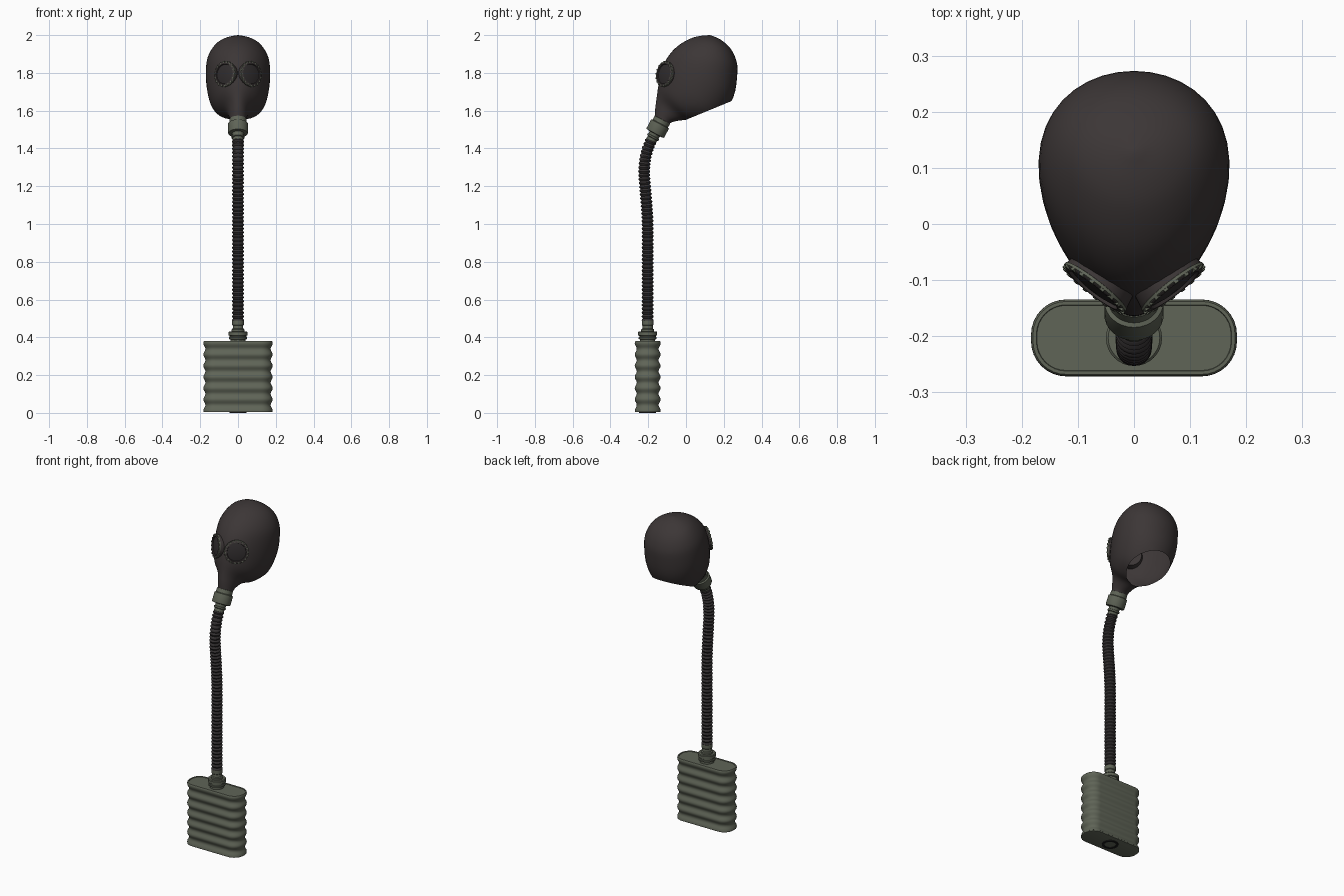
import bpy, bmesh, math
from mathutils import Vector, Matrix

cube = bpy.data.objects.get("Cube")
if cube:
    bpy.data.objects.remove(cube, do_unlink=True)


def material(name, rgb):
    m = bpy.data.materials.new(name)
    m.use_nodes = True
    m.diffuse_color = (*rgb, 1)
    m.node_tree.nodes["Principled BSDF"].inputs["Base Color"].default_value = (*rgb, 1)
    return m


RUBBER = material("mask rubber", (0.045, 0.037, 0.037))
HOSE = material("hose rubber", (0.034, 0.030, 0.031))
LENS = material("dark lens", (0.030, 0.026, 0.027))
OLIVE = material("olive paint", (0.115, 0.128, 0.095))
BLACK = material("black plug", (0.012, 0.012, 0.012))


def finish(name, bm, mat, angle=40):
    bmesh.ops.recalc_face_normals(bm, faces=bm.faces)
    mesh = bpy.data.meshes.new(name)
    bm.to_mesh(mesh)
    bm.free()
    mesh.materials.append(mat)
    ob = bpy.data.objects.new(name, mesh)
    bpy.context.collection.objects.link(ob)
    bpy.ops.object.select_all(action="DESELECT")
    ob.select_set(True)
    bpy.context.view_layer.objects.active = ob
    bpy.ops.object.shade_smooth_by_angle(angle=math.radians(angle))
    return ob


def skin(rings, caps=(True, True)):
    """Join rings of points with quads, optionally closing the ends."""
    bm = bmesh.new()
    loops = [[bm.verts.new(p) for p in ring] for ring in rings]
    n = len(loops[0])
    for a, b in zip(loops, loops[1:]):
        for i in range(n):
            j = (i + 1) % n
            bm.faces.new((a[i], a[j], b[j], b[i]))
    if caps[0]:
        bm.faces.new(loops[0])
    if caps[1]:
        bm.faces.new(loops[-1])
    return bm


def frame(origin, axis):
    """Matrix placing local z along an axis."""
    return Matrix.Translation(origin) @ Vector(axis).to_track_quat("Z", "Y").to_matrix().to_4x4()


def lathe(name, mtx, profile, mat, seg=32, caps=(True, True), angle=40):
    turn = [2 * math.pi * i / seg for i in range(seg)]
    rings = [[mtx @ Vector((r * math.cos(t), r * math.sin(t), h)) for t in turn]
             for r, h in profile]
    return finish(name, skin(rings, caps), mat, angle)


def spline(points, steps):
    """Catmull-Rom interpolation of equal-length tuples."""
    pts = [Vector(p) for p in points]
    pts = [2 * pts[0] - pts[1]] + pts + [2 * pts[-1] - pts[-2]]
    out = []
    for a, b, c, d in zip(pts, pts[1:], pts[2:], pts[3:]):
        for k in range(steps):
            t = k / steps
            out.append(0.5 * (2 * b + (c - a) * t + (2 * a - 5 * b + 4 * c - d) * t * t
                              + (3 * b - a - 3 * c + d) * t ** 3))
    return out + [pts[-2]]


# Hood: front y, front z, back y, back z, half width, from snout to crown
SECTIONS = [
    (-.165, 1.56, -.095, 1.525, .042), (-.163, 1.61, -.07, 1.54, .047),
    (-.155, 1.67, -.01, 1.55, .065), (-.145, 1.74, .06, 1.54, .115),
    (-.13, 1.80, .17, 1.56, .15), (-.115, 1.85, .25, 1.67, .167),
    (-.085, 1.90, .272, 1.80, .167), (-.04, 1.945, .265, 1.87, .15),
    (.02, 1.98, .235, 1.93, .115), (.07, 1.995, .185, 1.975, .065),
    (.125, 2.0, .135, 1.998, .006)]
rings = []
for fy, fz, by, bz, w in (tuple(v) for v in spline(SECTIONS, 4)):
    ring = []
    for i in range(40):
        t = 2 * math.pi * i / 40
        c, s = math.cos(t), math.sin(t)
        ring.append((w * s * (1 - 0.12 * c),
                     (fy + by) / 2 + c * (fy - by) / 2,
                     (fz + bz) / 2 + c * (fz - bz) / 2))
    rings.append(ring)
hood = skin(rings)
# Open the neck with a sloping cut
bmesh.ops.bisect_plane(hood, geom=hood.verts[:] + hood.edges[:] + hood.faces[:],
                       plane_co=(0, .02, 1.56), plane_no=(0, .38, -.925), clear_outer=True)
finish("hood", hood, RUBBER, 60)

# Eyepieces: rubber seat, lens and a toothed metal rim on each side
for side, x in (("left", 1), ("right", -1)):
    m = frame((x * .073, -.118, 1.795), (x * .61, -.78, .14))
    lathe(side + "_eye_seat", m, [(.060, -.05), (.067, -.014), (.066, -.003), (.062, 0),
                                  (.054, 0), (.052, -.006)], RUBBER, 36, (True, False))
    lathe(side + "_lens", m, [(.053, -.006), (.035, -.002), (.012, 0)], LENS, 36, (False, True))
    lathe(side + "_eye_rim", m, [(.066, -.010), (.069, -.009), (.069, -.004), (.066, -.003)],
          OLIVE, 36, (False, False))
    teeth = bmesh.new()
    for i in range(18):
        local = (Matrix.Rotation(2 * math.pi * i / 18, 4, "Z")
                 @ Matrix.Translation((.064, 0, -.002)) @ Matrix.Diagonal((.009, .008, .006, 1)))
        bmesh.ops.create_cube(teeth, size=1, matrix=m @ local)
    finish(side + "_eye_teeth", teeth, OLIVE)

# Snout collar and the short neck under it
DOWN = (0, -.47, -.88)
snout = frame((0, -.13, 1.543), DOWN)
lathe("snout_collar", snout,
      [(.040, -.012), (.046, -.010), (.046, .012), (.053, .016), (.053, .066), (.050, .072),
       (.034, .074)], OLIVE)
lathe("snout_neck", snout,
      [(.034, .070), (.030, .078), (.030, .088), (.034, .090), (.034, .098), (.028, .101),
       (.028, .125)], OLIVE, 24)

# Corrugated hose swept down from the mask
PATH = [(0, -.184, 1.445), (0, -.205, 1.39), (0, -.218, 1.33), (0, -.221, 1.26),
        (0, -.214, 1.17), (0, -.207, 1.08), (0, -.203, .98), (0, -.203, .73), (0, -.203, .48)]
fine = spline(PATH, 24)
lengths = [0]
for a, b in zip(fine, fine[1:]):
    lengths.append(lengths[-1] + (b - a).length)


def along(d):
    for k in range(len(fine) - 1):
        if d <= lengths[k + 1]:
            f = (d - lengths[k]) / (lengths[k + 1] - lengths[k])
            return fine[k].lerp(fine[k + 1], f), (fine[k + 1] - fine[k]).normalized()
    return fine[-1], Vector((0, 0, -1))


RIDGES, rings = 48, []
for i in range(RIDGES * 4 + 1):
    p, d = along(lengths[-1] * i / (RIDGES * 4))
    r = (.025, .0295, .032, .0295)[i % 4]
    across = Vector((1, 0, 0)).cross(d)
    rings.append([p + r * (math.cos(2 * math.pi * j / 20) * Vector((1, 0, 0))
                           + math.sin(2 * math.pi * j / 20) * across) for j in range(20)])
finish("hose", skin(rings), HOSE, 50)

# Fittings on top of the filter can
top = Matrix.Translation((0, -.203, 0))
lathe("hose_clamp", top, [(.024, .42), (.034, .43), (.034, .442), (.028, .446), (.027, .462),
                          (.031, .466), (.031, .492), (.027, .496)], OLIVE, 24)
lathe("can_cap", top, [(.040, .37), (.040, .388), (.048, .392), (.048, .400), (.044, .402),
                       (.044, .408), (.050, .411), (.050, .428), (.046, .432)], OLIVE)


# Ribbed filter can with rounded ends
def outline(grow, z):
    hx, hy, rad = .173 + grow, .058 + grow, .052 + grow
    pts = []
    for q, (sx, sy) in enumerate(((1, 1), (-1, 1), (-1, -1), (1, -1))):
        for k in range(9):
            t = math.pi / 2 * (q + k / 8)
            pts.append((sx * (hx - rad) + rad * math.cos(t),
                        -.203 + sy * (hy - rad) + rad * math.sin(t), z))
    return pts


RIBS, LOW, HIGH = 6, .012, .368
body = [outline(.004, .004), outline(.010, .006), outline(.010, LOW)]
for i in range(RIBS * 8 + 1):
    phase = i / 8 * 2 * math.pi
    body.append(outline(.005 + .0055 * math.cos(phase), LOW + (HIGH - LOW) * i / (RIBS * 8)))
body += [outline(.010, .376), outline(.007, .380), outline(.001, .380), outline(0, .377)]
finish("filter_can", skin(body), OLIVE, 45)

# Inlet in the base
lathe("base_plug", top, [(.045, .008), (.045, 0), (.032, 0), (.032, .003)], BLACK, 32, (True, False))
lathe("base_inlet", top, [(.032, .006), (.032, .003)], OLIVE)
